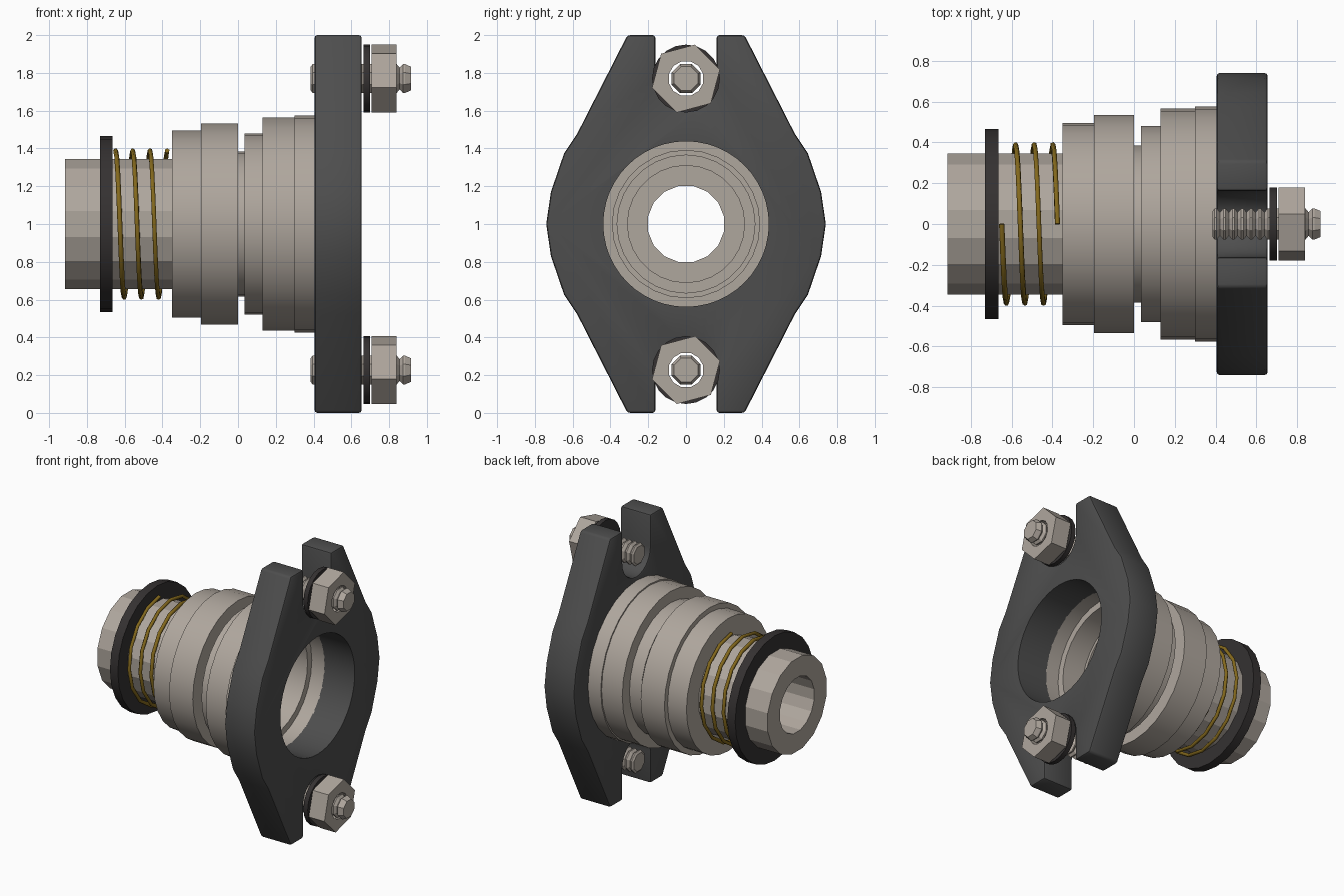
import bpy, bmesh, math
from math import sin, cos, pi

if "Cube" in bpy.data.objects:
    bpy.data.objects.remove(bpy.data.objects["Cube"])


def material(name, rgb):
    m = bpy.data.materials.new(name)
    m.diffuse_color = (*rgb, 1)
    m.use_nodes = True
    m.node_tree.nodes["Principled BSDF"].inputs["Base Color"].default_value = m.diffuse_color
    return m


STEEL = material("warm grey steel", (0.43, 0.385, 0.34))
DARK = material("dark grey plate", (0.075, 0.075, 0.075))
BLACK = material("near black ring", (0.035, 0.031, 0.031))
BRASS = material("brass", (0.23, 0.14, 0.012))


def finish(bm, name, mat, smooth=None):
    bmesh.ops.recalc_face_normals(bm, faces=bm.faces)
    me = bpy.data.meshes.new(name)
    bm.to_mesh(me)
    bm.free()
    ob = bpy.data.objects.new(name, me)
    bpy.context.collection.objects.link(ob)
    if mat:
        me.materials.append(mat)
    if smooth:
        smooth_by_angle(ob, smooth)
    return ob


def smooth_by_angle(ob, deg):
    bpy.ops.object.select_all(action='DESELECT')
    ob.select_set(True)
    bpy.context.view_layer.objects.active = ob
    bpy.ops.object.shade_smooth_by_angle(angle=math.radians(deg))


def lathe(name, profile, n, mat, z=1.0, turn=0.0, closed=True, smooth=None):
    """Spin an (x, radius) profile about a line parallel to x at height z."""
    bm = bmesh.new()
    rings = []
    for x, r in profile:
        rings.append([bm.verts.new((x, r * cos(turn + 2 * pi * i / n),
                                    z + r * sin(turn + 2 * pi * i / n))) for i in range(n)])
    pairs = list(zip(rings, rings[1:]))
    if closed:
        pairs.append((rings[-1], rings[0]))
    else:
        bm.faces.new(rings[0])
        bm.faces.new(rings[-1])
    for a, b in pairs:
        for i in range(n):
            j = (i + 1) % n
            bm.faces.new((a[i], a[j], b[j], b[i]))
    return finish(bm, name, mat, smooth)


def ring(name, x0, x1, r_in, r_out, n, mat, **kw):
    return lathe(name, [(x0, r_in), (x0, r_out), (x1, r_out), (x1, r_in)], n, mat, **kw)


# Shaft sleeve, flat sided
ring("shaft_sleeve", -0.915, 0.02, 0.205, 0.352, 16, STEEL, turn=pi / 16)

# Stepped seal body with stepped bore
lathe("seal_body", [
    (-0.35, 0.34), (-0.35, 0.495), (-0.195, 0.495), (-0.195, 0.533), (0.0, 0.533),
    (0.0, 0.385), (0.035, 0.385), (0.035, 0.48), (0.13, 0.48), (0.13, 0.565),
    (0.30, 0.565), (0.30, 0.575), (0.41, 0.575), (0.41, 0.44), (0.30, 0.44),
    (0.30, 0.39), (0.13, 0.39), (0.13, 0.365), (0.04, 0.365), (0.04, 0.31),
    (0.0, 0.31), (0.0, 0.34)], 28, STEEL, smooth=30)

# Black spring stop
ring("spring_stop", -0.73, -0.665, 0.34, 0.465, 24, BLACK, smooth=30)

# Brass coil spring, three turns
cu = bpy.data.curves.new("coil_spring", 'CURVE')
cu.dimensions = '3D'
cu.bevel_depth = 0.013
cu.bevel_resolution = 1
cu.use_fill_caps = True
sp = cu.splines.new('POLY')
steps = 48
sp.points.add(steps)
for i in range(steps + 1):
    t = 6 * pi * i / steps
    sp.points[i].co = (-0.648 + 0.273 * i / steps, -0.388 * sin(t), 1 + 0.388 * cos(t), 1)
spring = bpy.data.objects.new("coil_spring", cu)
bpy.context.collection.objects.link(spring)
cu.materials.append(BRASS)
bpy.ops.object.select_all(action='DESELECT')
spring.select_set(True)
bpy.context.view_layer.objects.active = spring
bpy.ops.object.convert(target='MESH')

# Gland plate: quarter outline mirrored round, with open bolt slots
slot = [(0.162 * cos(a), 1.765 - 1 + 0.162 * sin(a))
        for a in [-pi / 2 + pi / 2 * k / 6 for k in range(7)]]
quarter = slot + [(0.162, 1.0), (0.31, 1.0), (0.575, 0.48), (0.645, 0.375),
                  (0.715, 0.17), (0.74, 0.0)]
right = quarter + [(y, -z) for y, z in reversed(quarter[:-1])]
outline = right + [(-y, z) for y, z in reversed(right[1:-1])]
bm = bmesh.new()
face = bm.faces.new([bm.verts.new((0.405, y, 1 + z)) for y, z in outline])
ext = bmesh.ops.extrude_face_region(bm, geom=[face])
bmesh.ops.translate(bm, vec=(0.25, 0, 0),
                    verts=[v for v in ext["geom"] if isinstance(v, bmesh.types.BMVert)])
plate = finish(bm, "gland_plate", DARK)
bev = plate.modifiers.new("soft edges", 'BEVEL')
bev.width = 0.015
bev.segments = 2
bev.limit_method = 'ANGLE'
bev.angle_limit = math.radians(40)
cutter = lathe("bore_cutter", [(0.3, 0.438), (0.8, 0.438)], 48, DARK, closed=False)
cutter.hide_render = True
cut = plate.modifiers.new("bore", 'BOOLEAN')
cut.object = cutter
cut.operation = 'DIFFERENCE'
cut.solver = 'EXACT'
bpy.ops.object.select_all(action='DESELECT')
plate.select_set(True)
bpy.context.view_layer.objects.active = plate
for m in ("soft edges", "bore"):
    bpy.ops.object.modifier_apply(modifier=m)
bpy.data.objects.remove(cutter)
smooth_by_angle(plate, 35)

# Bolts: ridged stud, washer and hex nut in each slot
for label, z in (("upper", 1.77), ("lower", 0.227)):
    thread = [(0.385, 0.068)]
    for k in range(12):
        x = 0.395 + 0.0435 * k
        thread += [(x, 0.083), (x + 0.010, 0.083), (x + 0.026, 0.062)]
    thread = [p for p in thread if p[0] < 0.895] + [(0.915, 0.068)]
    lathe(label + "_stud", thread, 8, STEEL, z=z, turn=pi / 8, closed=False)
    ring(label + "_washer", 0.665, 0.70, 0.1, 0.18, 20, BLACK, z=z, smooth=30)

    # Hex nut with a round-ish hole
    bm = bmesh.new()
    n = 12
    off = math.radians(15)
    loops = []
    for x in (0.708, 0.838):
        outer, inner = [], []
        for i in range(n):
            a = off + 2 * pi * i / n
            ro = 0.186 * (1 if i % 2 == 0 else cos(pi / 6))
            outer.append(bm.verts.new((x, ro * cos(a), z + ro * sin(a))))
            inner.append(bm.verts.new((x, 0.094 * cos(a), z + 0.094 * sin(a))))
        loops.append((outer, inner))
    (o0, i0), (o1, i1) = loops
    for a, b in ((o0, o1), (o1, i1), (i1, i0), (i0, o0)):
        for i in range(n):
            j = (i + 1) % n
            bm.faces.new((a[i], a[j], b[j], b[i]))
    finish(bm, label + "_nut", STEEL)
